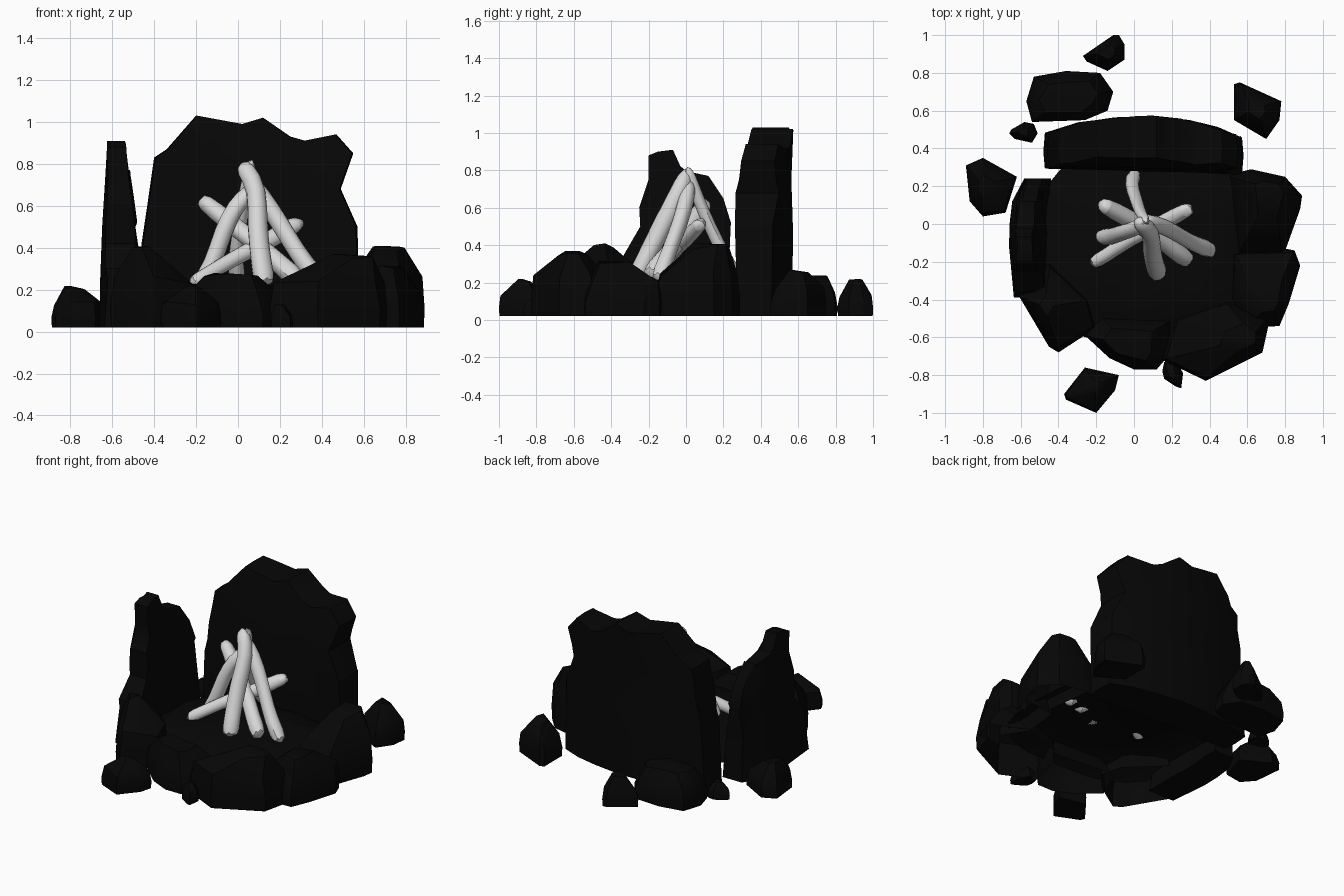
import bpy, bmesh, math, random
from mathutils import Vector

random.seed(4)
if "Cube" in bpy.data.objects:
    bpy.data.objects.remove(bpy.data.objects["Cube"])


def material(name, value):
    m = bpy.data.materials.new(name)
    m.use_nodes = True
    m.diffuse_color = (value, value, value, 1)
    bsdf = m.node_tree.nodes["Principled BSDF"]
    bsdf.inputs["Base Color"].default_value = (value, value, value, 1)
    bsdf.inputs["Roughness"].default_value = 0.9
    return m


STONE = material("black stone", 0.002)
WOOD = material("pale wood", 0.68)
PIT = Vector((0.08, -0.12, 0))


def finish(bm, name, mat, angle=30):
    mesh = bpy.data.meshes.new(name)
    bm.to_mesh(mesh)
    bm.free()
    mesh.materials.append(mat)
    ob = bpy.data.objects.new(name, mesh)
    bpy.context.collection.objects.link(ob)
    bpy.ops.object.select_all(action='DESELECT')
    ob.select_set(True)
    bpy.context.view_layer.objects.active = ob
    bpy.ops.object.shade_smooth_by_angle(angle=math.radians(angle))
    return ob


def rock(name, outline, height, peak=None, top=0.4, rim=False):
    """Convex stone shrinking to its peak; rim stones are open below and towards the pit."""
    n = len(outline)
    mid = Vector((sum(p[0] for p in outline) / n, sum(p[1] for p in outline) / n))
    peak = Vector(peak) if peak else mid
    bm = bmesh.new()
    for p in outline:
        p = Vector(p)
        waist = mid.lerp(p, random.uniform(0.84, 0.94))
        crown = peak + (p - mid) * top * random.uniform(0.8, 1.1)
        bm.verts.new((*mid.lerp(p, 0.98), 0.02))
        bm.verts.new((*p, 0.02 + 0.22 * height))
        bm.verts.new((*waist, height * random.uniform(0.55, 0.65)))
        bm.verts.new((*crown, height * random.uniform(0.92, 1.0)))
    bmesh.ops.convex_hull(bm, input=bm.verts)
    bmesh.ops.recalc_face_normals(bm, faces=bm.faces)
    if rim:
        outward = (mid.to_3d() - PIT).normalized()
        hidden = [f for f in bm.faces if all(v.co.z < 0.3 * height for v in f.verts)
                  and (f.normal.z < -0.5 or f.normal.dot(outward) < -0.3)]
        bmesh.ops.delete(bm, geom=hidden, context='FACES')
    bmesh.ops.delete(bm, geom=[v for v in bm.verts if not v.link_faces], context='VERTS')
    return finish(bm, name, STONE)


def slab(name, profile, place, cuts):
    """Upright slab: profile (u, z) given depth 0..1, cut into strips, then placed."""
    bm = bmesh.new()
    face = bm.faces.new([bm.verts.new((u, 0, z)) for u, z in profile])
    ext = bmesh.ops.extrude_face_region(bm, geom=[face])
    for v in ext["geom"]:
        if isinstance(v, bmesh.types.BMVert):
            v.co.y = 1
    planes = [((u, 0, 0), (1, 0, 0)) for u in cuts]
    planes += [((0, 0, z), (0, 0, 1)) for z in (0.25, 0.5, 0.75)]
    planes.append(((0, 0.5, 0), (0, 1, 0)))
    for co, no in planes:
        bmesh.ops.bisect_plane(bm, geom=bm.verts[:] + bm.edges[:] + bm.faces[:],
                               plane_co=co, plane_no=no)
    for v in bm.verts:
        v.co = place(v.co.x, v.co.y, v.co.z)
    bmesh.ops.triangulate(bm, faces=bm.faces)
    bmesh.ops.recalc_face_normals(bm, faces=bm.faces)
    return finish(bm, name, STONE, 35)


# Tall back wall, bowed outwards
def place_wall(x, d, z):
    front = 0.285 - 0.03 * x + 0.06 * max(0, z - 0.7) / 0.3
    back = 0.57 - 0.36 * (x - 0.03) ** 2
    grow = 1 if abs(d - 0.5) < 0.1 else 0.985
    return Vector((0.05 + (x - 0.05) * grow,
                   front + (back - front) * d + random.uniform(-0.008, 0.008), z))


slab("back_wall", [
    (-0.48, 0.02), (-0.46, 0.42), (-0.43, 0.62), (-0.40, 0.83), (-0.34, 0.87), (-0.20, 1.03),
    (0.02, 0.99), (0.12, 1.02), (0.25, 0.93), (0.32, 0.91), (0.47, 0.94), (0.55, 0.85),
    (0.49, 0.68), (0.57, 0.50), (0.58, 0.02)], place_wall, [-0.3, -0.1, 0.1, 0.3, 0.45])


# Standing side slab, thick at the base and curving in towards the wall
def place_side(y, d, z):
    bend = 0.9 * max(0, y + 0.05) ** 2 + 0.4 * max(0, -0.12 - y) ** 2
    outer = -0.665 + 0.05 * z + bend
    inner = -0.45 - 0.1 * z + bend * 0.2
    return Vector((outer + (inner - outer) * d + random.uniform(-0.008, 0.008), y, z))


slab("side_slab", [
    (-0.39, 0.02), (-0.36, 0.30), (-0.24, 0.42), (-0.25, 0.60), (-0.20, 0.68), (-0.20, 0.88),
    (-0.15, 0.90), (-0.07, 0.91), (-0.02, 0.80), (0.12, 0.77), (0.20, 0.65), (0.24, 0.52),
    (0.23, 0.30), (0.24, 0.02)], place_side, [-0.12, 0, 0.12])

# Rim rocks around the pit
rock("rim_rock_left", [(-0.61, -0.38), (-0.54, -0.41), (-0.48, -0.49), (-0.45, -0.65),
                       (-0.40, -0.68), (-0.28, -0.59), (-0.2, -0.55), (-0.24, -0.4),
                       (-0.45, -0.2)], 0.41, (-0.46, -0.45), 0.22, rim=True)
rock("rim_rock_front", [(-0.26, -0.59), (-0.21, -0.61), (-0.13, -0.71), (0, -0.77), (0.12, -0.77),
                        (0.18, -0.7), (0.22, -0.5), (-0.2, -0.46)], 0.28, top=0.6, rim=True)
rock("rim_rock_corner", [(0.15, -0.72), (0.3, -0.73), (0.38, -0.83), (0.68, -0.68),
                         (0.72, -0.5), (0.5, -0.4), (0.2, -0.5)],
     0.37, (0.55, -0.61), 0.35, rim=True)
rock("rim_rock_right", [(0.6, -0.55), (0.77, -0.54), (0.82, -0.42), (0.88, -0.22),
                        (0.85, -0.14), (0.75, -0.12), (0.52, -0.15), (0.5, -0.4)],
     0.32, (0.72, -0.38), rim=True)
rock("rim_rock_back", [(0.55, -0.16), (0.79, -0.17), (0.88, 0.08), (0.89, 0.15), (0.8, 0.25),
                       (0.62, 0.29), (0.5, 0.26)], 0.41, (0.73, 0.15), 0.42, rim=True)

# Loose stones lying outside
rock("loose_stone_left", [(-0.89, 0.31), (-0.8, 0.35), (-0.62, 0.25), (-0.68, 0.06),
                          (-0.8, 0.04), (-0.87, 0.12)], 0.22, (-0.79, 0.2))
rock("long_back_stone", [(-0.57, 0.65), (-0.53, 0.78), (-0.36, 0.81), (-0.18, 0.8), (-0.11, 0.7),
                         (-0.14, 0.6), (-0.26, 0.55), (-0.54, 0.54)], 0.24, top=0.65)
rock("far_back_stone", [(-0.27, 0.89), (-0.11, 1.0), (-0.08, 1.0), (-0.05, 0.95), (-0.05, 0.87),
                        (-0.14, 0.81), (-0.25, 0.86)], 0.22)
rock("small_back_stone", [(-0.66, 0.48), (-0.65, 0.5), (-0.58, 0.54), (-0.53, 0.53),
                          (-0.51, 0.48), (-0.54, 0.43), (-0.63, 0.45)], 0.13)
rock("back_corner_stone", [(0.53, 0.74), (0.56, 0.75), (0.78, 0.65), (0.77, 0.55),
                           (0.7, 0.45), (0.53, 0.55)], 0.27)
rock("loose_stone_front", [(-0.37, -0.9), (-0.26, -0.76), (-0.08, -0.8), (-0.1, -0.88),
                           (-0.2, -1.0), (-0.36, -0.93)], 0.22, (-0.21, -0.86), 0.3)
rock("small_front_stone", [(0.15, -0.78), (0.16, -0.73), (0.22, -0.72), (0.26, -0.79),
                           (0.25, -0.87), (0.22, -0.86), (0.16, -0.82)], 0.13)

# Pit floor: a shallow open shell with squared-off corners
bm = bmesh.new()
rings = []
for scale, z in ((1, 0.12), (0.85, 0.18), (0.5, 0.22)):
    ring = []
    for i in range(24):
        c, s = math.cos(math.tau * i / 24), math.sin(math.tau * i / 24)
        offset = Vector((math.copysign(abs(c) ** 0.7, c) * 0.6,
                         math.copysign(abs(s) ** 0.7, s) * 0.52, 0))
        ring.append(bm.verts.new(PIT + offset * scale
                                 + Vector((0, 0, z + random.uniform(-0.01, 0.01)))))
    rings.append(ring)
centre = bm.verts.new(PIT + Vector((0, 0, 0.23)))
for i in range(24):
    j = (i + 1) % 24
    for lo, hi in zip(rings, rings[1:]):
        bm.faces.new((lo[i], lo[j], hi[j], hi[i]))
    bm.faces.new((rings[-1][i], rings[-1][j], centre))
finish(bm, "pit_floor", STONE)


def log(name, path, r0, r1, spike=0.03):
    """Crooked tapered branch with a flared foot and a splintered tip."""
    pts = [Vector(p) for p in path]
    bm = bmesh.new()
    prev, n, last = None, 8, len(pts) - 1
    for k, p in enumerate(pts):
        t = (pts[min(k + 1, last)] - pts[max(k - 1, 0)]).normalized()
        side = t.cross(Vector((0.3, 0.9, 0.1))).normalized()
        up = t.cross(side)
        r = (r0 + (r1 - r0) * k / last) * (1.25 if k == 0 else 1)
        ring = []
        for i in range(n):
            a = math.tau * i / n
            jag = t * random.uniform(-0.015, 0.03) if k in (0, last) else Vector()
            ring.append(bm.verts.new(p + (side * math.cos(a) + up * math.sin(a)) * r
                                     * random.uniform(0.85, 1.12) + jag))
        if prev:
            for i in range(n):
                j = (i + 1) % n
                bm.faces.new((prev[i], prev[j], ring[j], ring[i]))
        else:
            bm.faces.new(ring)
        prev = ring
    tip = bm.verts.new(pts[-1] + t * spike)
    for i in range(n):
        bm.faces.new((prev[i], prev[(i + 1) % n], tip))
    bmesh.ops.recalc_face_normals(bm, faces=bm.faces)
    ob = finish(bm, name, WOOD, 60)
    ob.modifiers.new("rounding", 'SUBSURF').levels = 1


# Campfire logs leaning together
log("front_log", [(0.13, -0.28, 0.20), (0.115, -0.22, 0.32), (0.09, -0.13, 0.5),
                  (0.095, -0.04, 0.68), (0.04, 0.0, 0.77)], 0.052, 0.056, 0.07)
log("low_left_log", [(-0.24, -0.22, 0.22), (-0.15, -0.17, 0.27), (-0.02, -0.08, 0.35),
                     (0.14, 0.0, 0.43), (0.29, 0.08, 0.52)], 0.034, 0.05, 0.02)
log("crossing_log", [(0.31, -0.2, 0.22), (0.2, -0.13, 0.32), (0.1, -0.05, 0.41),
                     (-0.03, 0.03, 0.51), (-0.16, 0.10, 0.62)], 0.05, 0.05, 0.02)
log("left_log", [(-0.19, -0.07, 0.21), (-0.12, -0.07, 0.32), (-0.07, -0.05, 0.48),
                 (-0.01, -0.03, 0.60), (0.05, 0.0, 0.66)], 0.045, 0.046)
log("right_log", [(0.43, -0.15, 0.20), (0.32, -0.11, 0.32), (0.24, -0.06, 0.45),
                  (0.16, -0.01, 0.58), (0.06, 0.02, 0.72)], 0.048, 0.046)
log("back_log", [(0.01, 0.28, 0.2), (-0.02, 0.21, 0.33), (0.01, 0.13, 0.5),
                 (0.03, 0.06, 0.66), (0.06, 0.02, 0.78)], 0.042, 0.032, 0.06)
